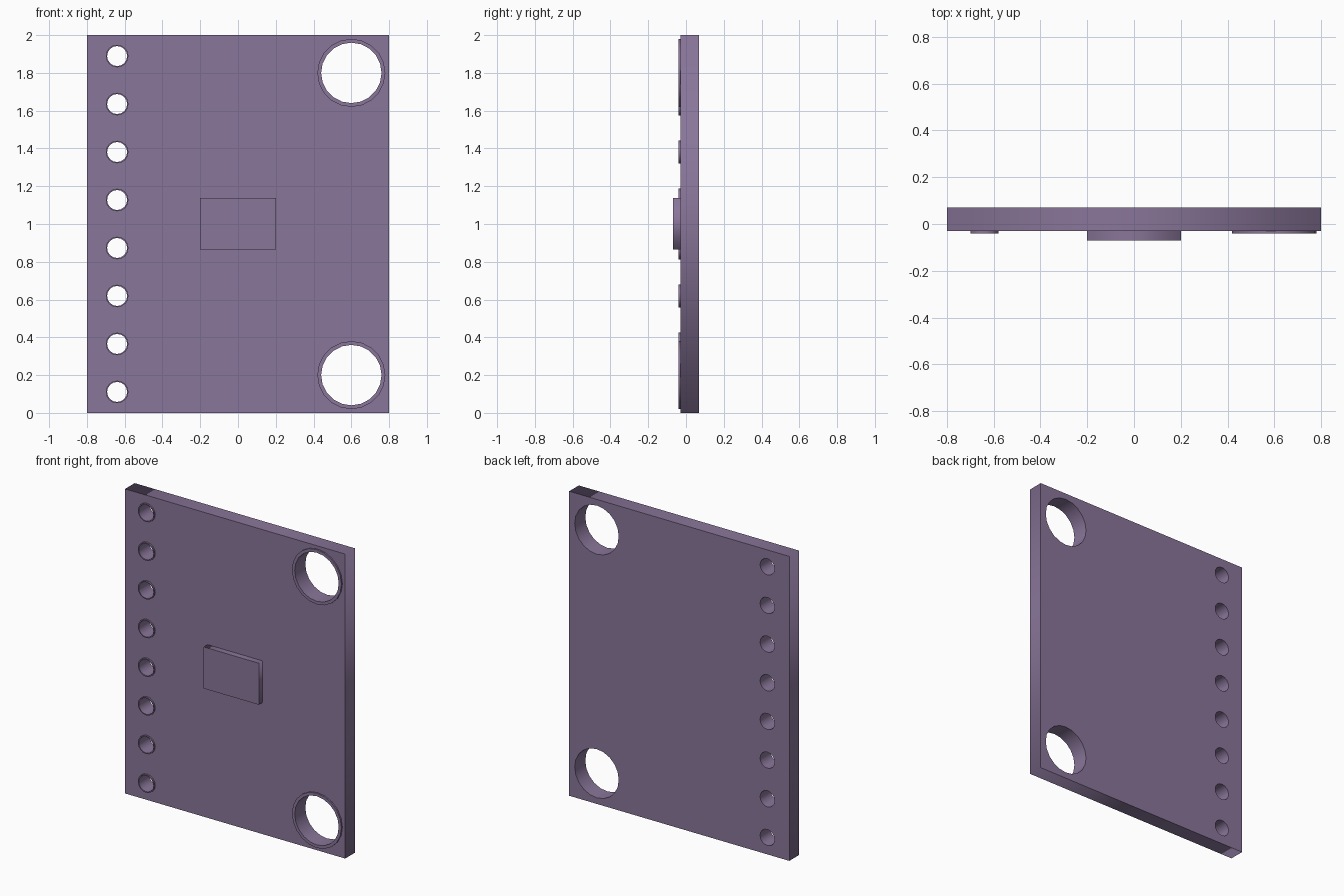
import bpy
import math

if "Cube" in bpy.data.objects:
    bpy.data.objects.remove(bpy.data.objects["Cube"])

COLOR = (0.25, 0.18, 0.32, 1)
mat = bpy.data.materials.new("purple_board")
mat.diffuse_color = COLOR
mat.use_nodes = True
mat.node_tree.nodes["Principled BSDF"].inputs["Base Color"].default_value = mat.diffuse_color


def rect(x0, x1, z0, z1):
    return [(x0, z0), (x1, z0), (x1, z1), (x0, z1)]


def circle(x, z, r, n):
    return [(x + r * math.cos(2 * math.pi * i / n),
             z + r * math.sin(2 * math.pi * i / n)) for i in range(n)]


def panel(name, loops, y0, y1):
    """Extrude outlines (inner loops become holes) from y0 to y1."""
    cu = bpy.data.curves.new(name, 'CURVE')
    cu.dimensions = '2D'
    cu.fill_mode = 'BOTH'
    cu.extrude = (y1 - y0) / 2
    for pts in loops:
        sp = cu.splines.new('POLY')
        sp.points.add(len(pts) - 1)
        for p, (x, z) in zip(sp.points, pts):
            p.co = (x, z, 0, 1)
        sp.use_cyclic_u = True
    ob = bpy.data.objects.new(name, cu)
    bpy.context.collection.objects.link(ob)
    ob.rotation_euler.x = math.pi / 2
    ob.location.y = (y0 + y1) / 2
    cu.materials.append(mat)
    bpy.ops.object.select_all(action='DESELECT')
    ob.select_set(True)
    bpy.context.view_layer.objects.active = ob
    bpy.ops.object.convert(target='MESH')
    return bpy.context.object


# hole layout: (name, x, z, inner radius, outer radius, sides)
holes = [(f"pin_ring_{i + 1}", -0.64, 1 + (i - 3.5) * 0.254, 0.053, 0.06, 16)
         for i in range(8)]
holes += [(f"mount_ring_{i + 1}", 0.6, z, 0.16, 0.18, 20)
          for i, z in enumerate((0.2, 1.8))]

# board with through holes
panel("board", [rect(-0.8, 0.8, 0, 2)] +
      [circle(x, z, r, n) for _, x, z, r, _, n in holes], -0.03, 0.07)

# raised rings around the holes on the front
for name, x, z, r, R, n in holes:
    panel(name, [circle(x, z, R, n), circle(x, z, r, n)], -0.04, -0.03)

# chip
panel("chip", [rect(-0.2, 0.2, 0.865, 1.138)], -0.07, -0.03)
